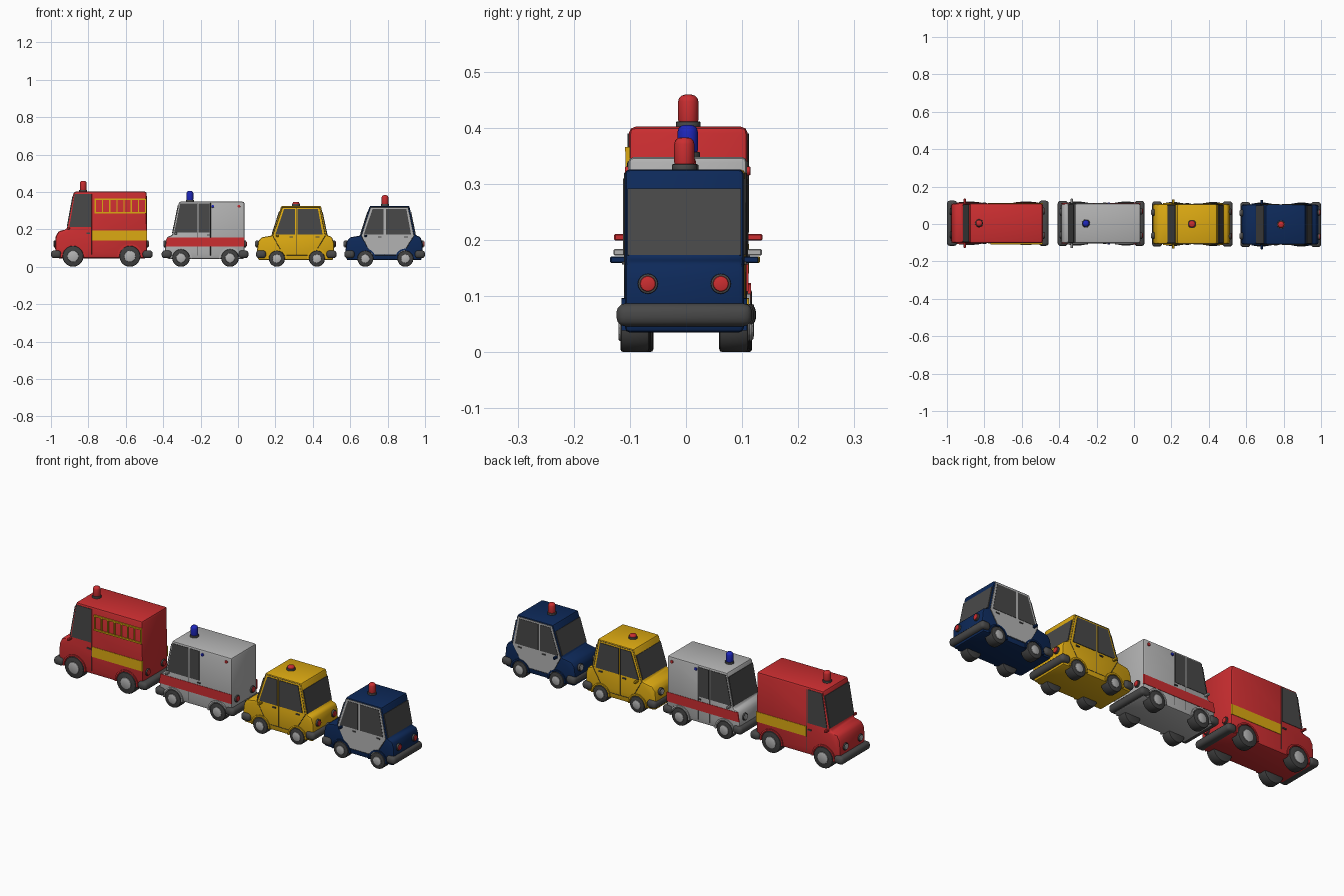
import bpy, bmesh
from math import cos, sin, radians, pi
from mathutils import Matrix, Vector

if "Cube" in bpy.data.objects:
    bpy.data.objects.remove(bpy.data.objects["Cube"])

COLS = dict(red=(.6, .027, .03), yellow=(.72, .4, .006), navy=(.004, .022, .1), grey=(.45, .45, .45),
            blue=(.013, .02, .5), dark=(.065, .065, .065), tyre=(.05, .05, .05))
MATS = {}
for k, c in COLS.items():
    MATS[k] = bpy.data.materials.new(k)
    MATS[k].diffuse_color = (*c, 1)
CY = 0.0   # sideways offset of the vehicle being built
W = .106   # half width of all bodies


def finish(name, bm, col, bevel=0, seg=2):
    bmesh.ops.recalc_face_normals(bm, faces=bm.faces)
    if bevel:
        es = [e for e in bm.edges if e.calc_face_angle(0) > radians(28)]
        bmesh.ops.bevel(bm, geom=es, offset=bevel, segments=seg, profile=.5, affect='EDGES', clamp_overlap=True)
    bmesh.ops.translate(bm, vec=(0, CY, 0), verts=bm.verts)
    me = bpy.data.meshes.new(name)
    bm.to_mesh(me)
    bm.free()
    ob = bpy.data.objects.new(name, me)
    bpy.context.collection.objects.link(ob)
    me.materials.append(MATS[col])
    bpy.ops.object.select_all(action='DESELECT')
    ob.select_set(True)
    bpy.context.view_layer.objects.active = ob
    bpy.ops.object.shade_smooth_by_angle(angle=radians(35))
    return ob


def prism(name, pts, y0, y1, col, bevel=0, seg=2):
    """Side profile (x, z) extruded from y0 to y1."""
    bm = bmesh.new()
    f = bm.faces.new([bm.verts.new((x, y0, z)) for x, z in pts])
    r = bmesh.ops.extrude_face_region(bm, geom=[f])
    bmesh.ops.translate(bm, vec=(0, y1 - y0, 0), verts=[v for v in r['geom'] if isinstance(v, bmesh.types.BMVert)])
    return finish(name, bm, col, bevel, seg)


def box(name, x0, x1, y0, y1, z0, z1, col, bevel=0, seg=2):
    return prism(name, [(x0, z0), (x1, z0), (x1, z1), (x0, z1)], y0, y1, col, bevel, seg)


def cyl(name, loc, r, depth, axis, col, bevel=0, n=16, seg=2):
    bm = bmesh.new()
    rot = {'x': Matrix.Rotation(pi / 2, 4, 'Y'), 'y': Matrix.Rotation(pi / 2, 4, 'X'), 'z': Matrix()}[axis]
    bmesh.ops.create_cone(bm, cap_ends=True, segments=n, radius1=r, radius2=r, depth=depth,
                          matrix=Matrix.Translation(loc) @ rot)
    return finish(name, bm, col, bevel, seg)


def sides(name, pts, col, proud=.002):
    """Thin plate on both flanks."""
    for s in (-1, 1):
        prism(name, pts, s * (W - .004), s * (W + proud), col)


def pane(name, p, q, t0, t1, out):
    """Glass lying on the sloping line from p to q."""
    p, q = Vector(p), Vector(q)
    d = (q - p).normalized()
    n = Vector((-d.y, d.x)) * out
    a, b = p.lerp(q, t0), p.lerp(q, t1)
    prism(name, [tuple(v) for v in (a - n * .004, b - n * .004, b + n * .003, a + n * .003)], -.101, .101, 'dark')


def seam(name, pts):
    """Thin dark door gap on both flanks."""
    for s in (-1, 1):
        cu = bpy.data.curves.new(name, 'CURVE')
        cu.dimensions = '3D'
        cu.bevel_depth, cu.bevel_resolution = .0014, 0
        sp = cu.splines.new('POLY')
        sp.points.add(len(pts) - 1)
        for pt, (x, z) in zip(sp.points, pts):
            pt.co = (x, s * W + CY, z, 1)
        cu.materials.append(MATS['dark'])
        bpy.context.collection.objects.link(bpy.data.objects.new(name, cu))


def running_gear(n, wheels, r, col, x0, x1, nose, tail, mirror):
    """Wheels, arches, bumpers, lamps and mirrors shared by every vehicle."""
    for s in (-1, 1):
        for x in wheels:
            cyl(n + '_tyre', (x, s * .088, r), r, .052, 'y', 'tyre', .006, 20)
            cyl(n + '_hub', (x, s * .105, r), r * .55, .024, 'y', 'grey', .003, 12)
            ang = [radians(-5 + 190 * i / 14) for i in range(15)]
            ring = [((r + .011) * cos(a), (r + .011) * sin(a)) for a in ang] + \
                   [((r + .003) * cos(a), (r + .003) * sin(a)) for a in reversed(ang)]
            prism(n + '_arch', [(x + u, r + v) for u, v in ring], s * .09, s * .112, col)
        cyl(n + '_headlamp_rim', (nose, s * .062, .122), .019, .014, 'x', 'dark', .002)
        cyl(n + '_headlamp', (nose - .004, s * .062, .122), .015, .014, 'x', 'grey', .003)
        cyl(n + '_tail_lamp_rim', (tail, s * .065, .122), .018, .014, 'x', 'dark', .002)
        cyl(n + '_tail_lamp', (tail + .004, s * .065, .122), .014, .014, 'x', 'red', .003)
        mx, mz = mirror
        box(n + '_mirror', mx - .006, mx + .006, s * .1, s * .132, mz - .006, mz + .006, col, .002, 1)
    box(n + '_front_bumper', x0, x0 + .054, -.121, .121, .046, .087, 'dark', .016, 3)
    box(n + '_rear_bumper', x1 - .054, x1, -.121, .121, .046, .087, 'dark', .016, 3)


def beacon(n, x, z, h, col):
    cyl(n + '_beacon_base', (x, 0, z + .002), .022, .014, 'z', 'dark', .002)
    cyl(n + '_beacon', (x, 0, z + h / 2), .018, h, 'z', col, min(.012, h * .4), 16, 3)


# Fire engine
CY = .004
A, B = (-.915, .2), (-.878, .402)
prism('fire_body', [(-.968, .045), (-.978, .1), (-.975, .16), (-.96, .19), A, B, (-.488, .402), (-.486, .045)],
      -W, W, 'red', .012)
pane('fire_windscreen', A, B, .07, .88, 1)
sides('fire_side_window', [(-.902, .213), (-.872, .39), (-.787, .39), (-.787, .213)], 'dark')
sides('fire_stripe', [(-.78, .14), (-.487, .14), (-.487, .193), (-.78, .193)], 'yellow')
seam('fire_door_gap', [(-.783, .39), (-.783, .065)])
sides('fire_door_handle', [(-.81, .175), (-.79, .175), (-.79, .182), (-.81, .182)], 'dark', .005)
for z in (.288, .362):
    box('ladder_rail', -.767, -.49, -W - .007, -W + .002, z - .004, z + .004, 'yellow')
for i in range(8):
    x = -.763 + i * .0385
    box('ladder_rung', x - .003, x + .003, -W - .006, -W + .002, .288, .362, 'yellow')
beacon('fire', -.828, .402, .057, 'red')
running_gear('fire', (-.882, -.578), .056, 'red', -1.0, -.456, -.976, -.486, (-.905, .205))

# Ambulance
CY = .003
A, B = (-.352, .168), (-.315, .348)
prism('ambulance_body', [(-.38, .042), (-.39, .09), (-.387, .14), (-.375, .162), A, B, (.034, .348), (.036, .042)],
      -W, W, 'grey', .01)
pane('ambulance_windscreen', A, B, .07, .88, 1)
sides('ambulance_stripe', [(-.388, .108), (.035, .108), (.035, .157), (-.38, .157)], 'red')
sides('ambulance_front_window', [(-.341, .182), (-.309, .337), (-.22, .337), (-.22, .182)], 'dark')
sides('ambulance_rear_window', [(-.21, .182), (-.21, .337), (-.153, .337), (-.153, .182)], 'dark')
seam('ambulance_door_gap', [(-.215, .34), (-.215, .06)])
seam('ambulance_rear_door_gap', [(-.147, .34), (-.147, .06)])
sides('ambulance_door_handle', [(-.165, .166), (-.148, .166), (-.148, .172), (-.165, .172)], 'dark', .005)
for s in (-1, 1):
    cyl('ambulance_side_lamp', (-.135, s * W, .323), .008, .012, 'y', 'blue', .002, 12)
    cyl('ambulance_side_lamp', (.005, s * W, .323), .008, .012, 'y', 'red', .002, 12)
beacon('ambulance', -.257, .348, .057, 'blue')
running_gear('ambulance', (-.305, -.043), .047, 'grey', -.408, .056, -.388, .036, (-.333, .178))


# Taxi and police car share one saloon shape
def saloon(n, dx, col, trim):
    def P(*pts):
        return [(x + dx, z) for x, z in pts]
    A, B, C, D = P((.18, .166), (.232, .326), (.443, .326), (.476, .168))
    prism(n + '_body', P((.108, .035), (.102, .09), (.108, .135), (.125, .157)) + [A, B, C, D]
          + P((.502, .16), (.512, .13), (.513, .08), (.508, .035)), -W, W, col, .009)
    pane(n + '_windscreen', A, B, .06, .8, 1)
    pane(n + '_rear_window', D, C, .03, .78, -1)
    if trim:
        sides(n + '_door_panel', P((.188, .166), (.238, .318), (.435, .318), (.466, .166), (.425, .1), (.405, .065),
                                   (.245, .065), (.222, .1)), trim, .0015)
    sides(n + '_front_window', P((.2, .173), (.247, .31), (.305, .31), (.305, .173)), 'dark', .003)
    sides(n + '_back_window', P((.317, .173), (.317, .31), (.427, .31), (.452, .173)), 'dark', .003)
    seam(n + '_door_gap', P((.311, .315), (.311, .062)))
    seam(n + '_door_outline', P((.238, .319), (.186, .166), (.222, .1), (.245, .062), (.405, .062), (.427, .1),
                                (.467, .166), (.436, .319), (.238, .319)))
    for x in (.285, .425):
        sides(n + '_door_handle', P((x - .01, .156), (x + .01, .156), (x + .01, .162), (x - .01, .162)), 'dark', .005)
    running_gear(n, (.208 + dx, .422 + dx), .043, col, .096 + dx, .527 + dx, .103 + dx, .513 + dx, (.21 + dx, .165))


CY = 0
saloon('taxi', 0, 'yellow', None)
beacon('taxi', .31, .326, .021, 'red')
CY = -.003
saloon('police', .473, 'navy', 'grey')
beacon('police', .786, .326, .057, 'red')

for m in bpy.data.materials:
    if m.users and not m.is_grease_pencil:
        m.use_nodes = True
        m.node_tree.nodes["Principled BSDF"].inputs["Base Color"].default_value = m.diffuse_color
